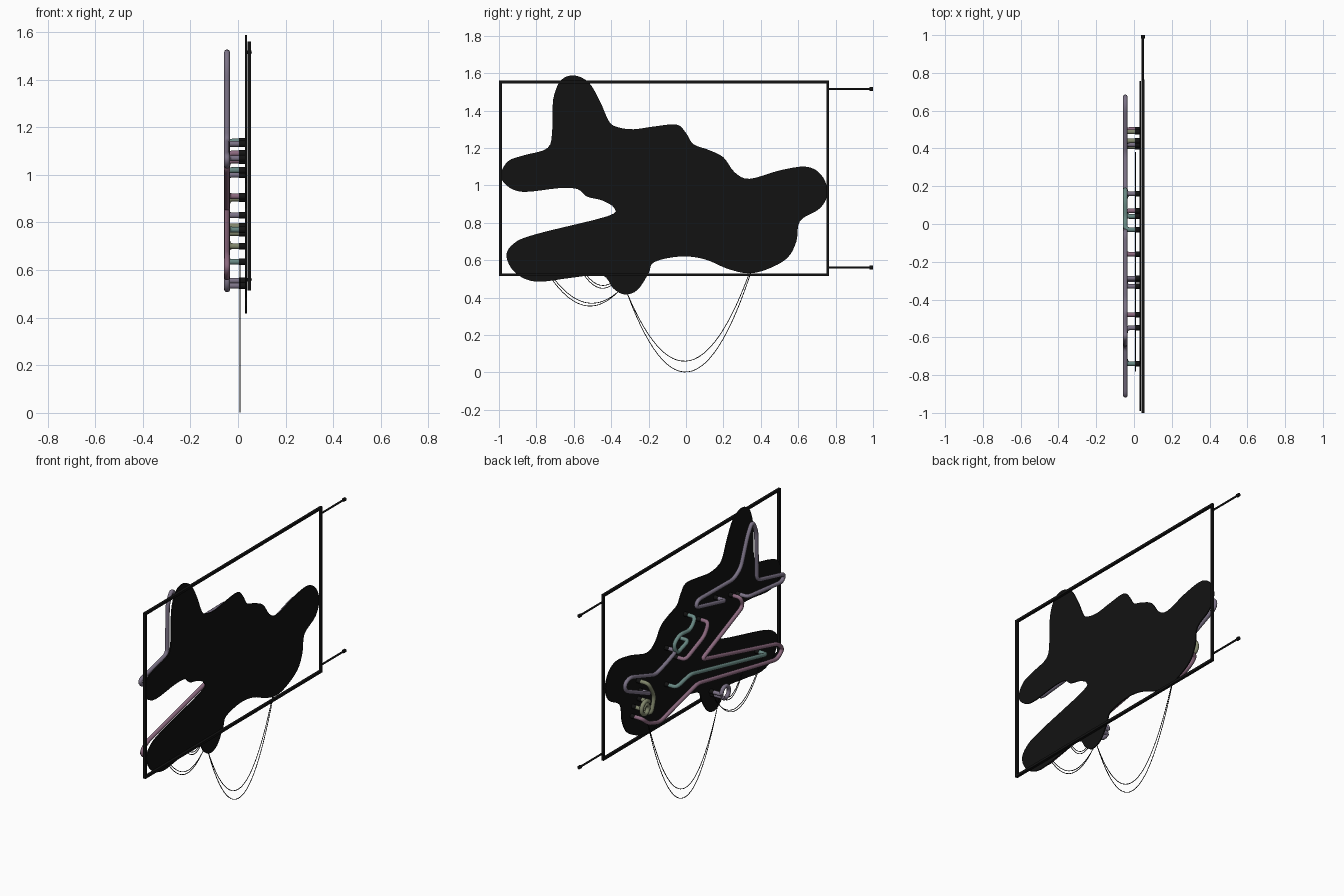
import bpy, bmesh, math
from mathutils import Vector

if "Cube" in bpy.data.objects:
    bpy.data.objects.remove(bpy.data.objects["Cube"])

TUBE_X, R = -0.046, 0.0125


def material(name, rgb):
    m = bpy.data.materials.new(name)
    m.diffuse_color = (*rgb, 1)
    m.use_nodes = True
    m.node_tree.nodes["Principled BSDF"].inputs["Base Color"].default_value = m.diffuse_color
    return m


black = material("black", (0.006, 0.006, 0.006))
glass = [material("glass_%d" % i, c) for i, c in enumerate(
    [(0.20, 0.17, 0.24), (0.14, 0.25, 0.23), (0.26, 0.14, 0.21), (0.22, 0.24, 0.15)])]


def curve(name, pts, radius, mat, res=3, cyclic=False):
    cu = bpy.data.curves.new(name, 'CURVE')
    cu.dimensions = '3D'
    cu.bevel_depth, cu.bevel_resolution, cu.use_fill_caps = radius, res, True
    sp = cu.splines.new('POLY')
    sp.points.add(len(pts) - 1)
    for p, co in zip(sp.points, pts):
        p.co = (*co, 1)
    sp.use_cyclic_u = cyclic
    sp.use_smooth = True
    ob = bpy.data.objects.new(name, cu)
    bpy.context.collection.objects.link(ob)
    cu.materials.append(mat)
    return ob


def rounded(pts, r=0.035):
    out = [pts[0]]
    for a, b, c in zip(pts, pts[1:], pts[2:]):
        p = b + (a - b).normalized() * min(r, (a - b).length * 0.45)
        q = b + (c - b).normalized() * min(r, (c - b).length * 0.45)
        for i in range(6):
            t = i / 5
            out.append(p * (1 - t) ** 2 + b * 2 * t * (1 - t) + q * t * t)
    return out + [pts[-1]]


def tube(name, yz, idx):
    # glass run whose ends bend back into black sleeves on the board
    path = [Vector((TUBE_X, y, z)) for y, z in yz]
    ends = [Vector((0.004, y, z)) for y, z in (yz[0], yz[-1])]
    curve(name, rounded([ends[0]] + path + [ends[1]]), R, glass[idx % 4])
    for i, e in enumerate(ends):
        curve("%s_sleeve_%d" % (name, i), [e, e + Vector((0.028, 0, 0))], 0.0145, black)


def box(name, lo, hi):
    bpy.ops.mesh.primitive_cube_add(size=1, location=[(a + b) / 2 for a, b in zip(lo, hi)])
    ob = bpy.context.object
    ob.name = name
    ob.scale = [b - a for a, b in zip(lo, hi)]
    ob.data.materials.append(black)


# backing board: smooth outline around the aeroplane
outline = [(-.36, 1.31), (-.28, 1.30), (-.17, 1.315), (-.05, 1.325), (.0, 1.28), (.04, 1.22),
           (.12, 1.19), (.2, 1.15), (.26, 1.07), (.34, 1.035), (.5, 1.08), (.64, 1.10), (.72, 1.06),
           (.757, .97), (.72, .88), (.61, .81), (.59, .70), (.54, .61), (.43, .55), (.33, .53),
           (.22, .555), (.1, .605), (-.03, .62), (-.17, .59), (-.2, .53), (-.26, .44), (-.33, .417),
           (-.39, .45), (-.45, .52), (-.62, .505), (-.8, .485), (-.91, .53), (-.96, .62), (-.92, .69),
           (-.8, .74), (-.42, .835), (-.385, .88), (-.45, .92), (-.53, .94), (-.58, .98), (-.68, .985),
           (-.87, .965), (-.96, 1.0), (-.99, 1.06), (-.95, 1.13), (-.87, 1.16), (-.74, 1.20),
           (-.715, 1.3), (-.71, 1.46), (-.67, 1.56), (-.6, 1.588), (-.52, 1.55), (-.46, 1.45), (-.41, 1.34)]
P = [Vector(p) for p in outline]
bm = bmesh.new()
verts = []
for i in range(len(P)):
    a, b, c, d = (P[(i + k) % len(P)] for k in (-1, 0, 1, 2))
    for t in (0, 0.25, 0.5, 0.75):
        q = 0.5 * (2 * b + (c - a) * t + (2 * a - 5 * b + 4 * c - d) * t * t
                   + (3 * b - a - 3 * c + d) * t ** 3)
        verts.append(bm.verts.new((0.030, q.x, q.y)))
face = bm.faces.new(verts)
ext = bmesh.ops.extrude_face_region(bm, geom=[face])
bmesh.ops.translate(bm, vec=(0.007, 0, 0), verts=[v for v in ext["geom"] if isinstance(v, bmesh.types.BMVert)])
bmesh.ops.recalc_face_normals(bm, faces=bm.faces)
me = bpy.data.meshes.new("backing_board")
bm.to_mesh(me)
bm.free()
me.materials.append(black)
bpy.context.collection.objects.link(bpy.data.objects.new("backing_board", me))

# rectangular frame
y0, y1, z0, z1, w = -1.0, 0.765, 0.515, 1.56, 0.015
for n, z in (("bottom", z0), ("top", z1 - w)):
    box("frame_" + n, (0.039, y0, z), (0.055, y1, z + w))
for n, y in (("front", y0), ("back", y1 - w)):
    box("frame_" + n, (0.039, y, z0 + w), (0.055, y + w, z1 - w))

# wall arms with end knobs
for n, z in (("lower", 0.56), ("upper", 1.515)):
    curve("arm_" + n, [(0.047, 0.755, z), (0.047, 0.985, z)], 0.006, black)
    curve("arm_knob_" + n, [(0.047, 0.982, z), (0.047, 1.0, z)], 0.011, black)

# glass runs of the aeroplane
tube("tail_and_spine", [(-.55, 1.07), (-.89, 1.035), (-.915, 1.075), (-.64, 1.14), (-.635, 1.45),
                        (-.595, 1.53), (-.55, 1.46), (-.48, 1.28), (-.41, 1.235), (-.05, 1.24),
                        (-.03, 1.2), (-.33, 1.13)], 0)
tube("belly_and_near_wing", [(-.48, 1.09), (-.5, 1.03), (-.09, .85), (-.85, .66), (-.90, .61),
                             (-.84, .565), (-.70, .59), (-.05, .715), (.16, .66), (.33, .615),
                             (.44, .65), (.5, .70)], 2)
tube("wing_spar", [(-.74, .635), (.02, .80), (.16, .77)], 1)
tube("far_wing", [(.16, 1.0), (.27, .96), (.37, .93), (.62, 1.01), (.675, .99), (.67, .94), (.42, .83)], 0)
tube("cowling", [(.44, .90), (.38, .80), (.41, .70)], 3)
tube("canopy", [(-.03, 1.14), (.02, 1.08), (.13, 1.09), (.19, 1.05), (.16, .98), (.04, 1.02)], 1)
tube("side_stripe", [(-.16, 1.06), (-.12, .99), (.07, .91)], 2)


def spiral(name, cy, cz, r0, r1, turns, idx):
    n = 28
    pts = []
    for i in range(n + 1):
        a, r = turns * math.tau * i / n, r0 + (r1 - r0) * i / n
        pts.append((TUBE_X, cy + r * math.cos(a), cz + r * math.sin(a)))
    curve(name, pts, R, glass[idx])
    for i, p in enumerate((pts[0], pts[-1])):
        curve("%s_post_%d" % (name, i), [p, (0.004, p[1], p[2])], R, glass[idx])
        curve("%s_sleeve_%d" % (name, i), [(0.004, p[1], p[2]), (0.032, p[1], p[2])], 0.0145, black)


# propeller hub and landing wheel
spiral("propeller_hub", .47, .755, .018, .048, 1.4, 3)
spiral("wheel", -.325, .555, .038, .036, .9, 0)


# hanging cables
def cable(name, a, b, low):
    # parabola through both ends with its lowest point at the given height
    u, v = math.sqrt(a[1] - low), math.sqrt(b[1] - low)
    pts = []
    for i in range(33):
        t = i / 32
        s = -u + (u + v) * t
        pts.append((0.008, a[0] + (b[0] - a[0]) * t, low + s * s))
    curve(name, pts, 0.0022, black, 1)


cable("cable_long_1", (-.36, .555), (.38, .64), 0.0022)
cable("cable_long_2", (-.36, .54), (.36, .59), 0.06)
cable("cable_mid_1", (-.78, .60), (-.30, .51), 0.355)
cable("cable_mid_2", (-.76, .58), (-.30, .50), 0.37)
cable("cable_short_1", (-.58, .58), (-.34, .53), 0.45)
cable("cable_short_2", (-.56, .56), (-.34, .54), 0.465)
